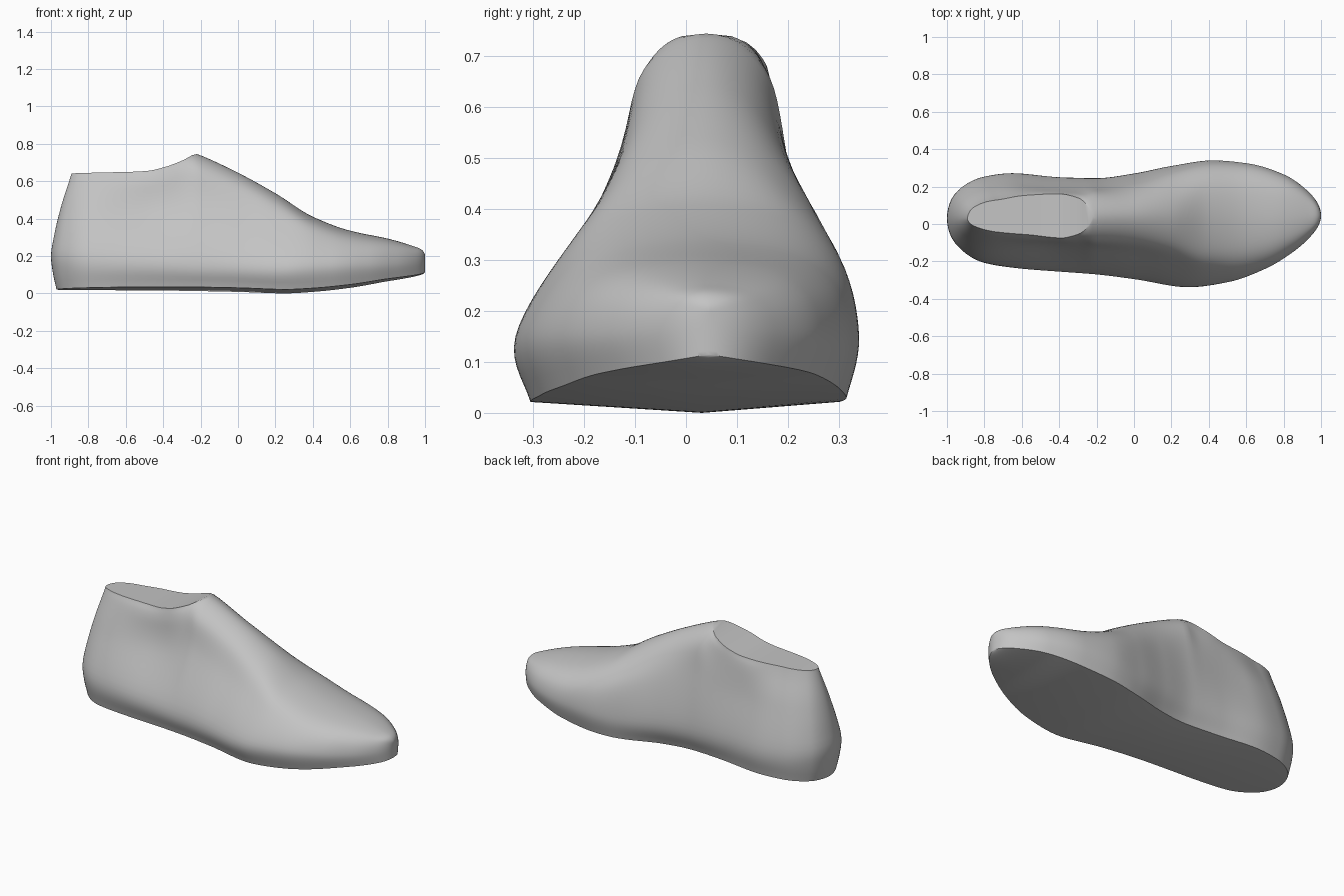
import bpy
import bmesh
import math
from mathutils import Vector

cube = bpy.data.objects.get("Cube")
if cube:
    bpy.data.objects.remove(cube)

STATIONS = 128
STEPS = 7


def curve(*keys, around=True):
    """Smooth monotone curve through (position, value) keys.
    With around=True the position is an angle, which keeps both ends round."""
    warp = (lambda p: math.acos(max(-1, min(1, -p)))) if around else (lambda p: p)
    px = [warp(k[0]) for k in keys]
    py = [k[1] for k in keys]
    slope = [(py[i + 1] - py[i]) / (px[i + 1] - px[i]) for i in range(len(px) - 1)]
    tangent = [slope[0]]
    for a, b in zip(slope, slope[1:]):
        tangent.append(2 * a * b / (a + b) if a * b > 0 else 0)
    tangent.append(slope[-1])

    def value(position):
        p = max(px[0], min(px[-1], warp(position)))
        i = 0
        while i < len(px) - 2 and p > px[i + 1]:
            i += 1
        h = px[i + 1] - px[i]
        t = (p - px[i]) / h
        s = 1 - t
        return (py[i] * (1 + 2 * t) * s * s + py[i + 1] * (3 - 2 * t) * t * t
                + h * s * t * (tangent[i] * s - tangent[i + 1] * t))
    return value


# Plan outline, centre line and side profile along the length
left_edge = curve((-1, .03), (-.95, .17), (-.8, .252), (-.65, .27), (-.4, .25), (-.2, .245),
                  (0, .27), (.2, .31), (.42, .34), (.6, .325), (.8, .265), (.93, .175), (1, .045))
right_edge = curve((-1, .03), (-.95, -.11), (-.8, -.205), (-.6, -.235), (-.4, -.25), (-.2, -.265),
                   (0, -.29), (.3, -.335), (.5, -.31), (.7, -.24), (.85, -.15), (.95, -.06), (1, .045))
centre = curve((-1, .03), (-.8, .045), (-.2, .04), (.4, .03), (1, .045))
top = curve((-1, .64), (-.6, .65), (-.5, .655), (-.4, .675), (-.3, .71), (-.22, .745), (-.2, .738),
            (0, .645), (.2, .535), (.4, .41), (.6, .335), (.8, .293), (.93, .255), (.98, .235), (1, .2))
bottom = curve((-1, .02), (-.4, .015), (0, .008), (.25, 0), (.4, .008), (.6, .03), (.8, .065), (1, .115))
wide_height = curve((-1, .2), (-.2, .18), (.3, .15), (1, .165))
heel_lean = curve((.02, .03), (.1, .012), (.2, 0), (.3, .015), (.45, .05), (.64, .11), around=False)

# Share of the full half width at each level, for the left and right sides
SIDES = {
    "left": dict(
        edge=left_edge,
        sole=curve((-1, .92), (-.6, .9), (-.1, .8), (.3, .92), (1, .92)),
        middle=curve((-1, .72), (-.6, .72), (-.4, .76), (0, .81), (.4, .89), (1, .88)),
        shoulder=curve((-1, .48), (-.8, .48), (-.4, .63), (-.22, .56), (0, .47), (.2, .47), (.4, .56), (1, .6)),
        rim=curve((-1, .4), (-.8, .4), (-.6, .49), (-.4, .57), (-.3, .48), (-.25, .3), (-.22, 0), (1, 0))),
    "right": dict(
        edge=right_edge,
        sole=curve((-1, .92), (1, .92)),
        middle=curve((-1, .68), (-.8, .66), (-.4, .58), (0, .61), (.2, .66), (.4, .78), (.8, .87), (1, .88)),
        shoulder=curve((-1, .42), (-.4, .46), (-.22, .4), (0, .37), (.2, .39), (.4, .5), (1, .6)),
        rim=curve((-1, .33), (-.6, .36), (-.4, .4), (-.3, .32), (-.25, .2), (-.22, 0), (1, 0))),
}


def spline(points):
    """Catmull-Rom through all but the first and last points."""
    out = []
    for a, b, c, d in zip(points, points[1:], points[2:], points[3:]):
        for k in range(STEPS):
            t = k / STEPS
            out.append(.5 * (2 * b + (c - a) * t + (2 * a - 5 * b + 4 * c - d) * t * t
                             + (3 * b - a - 3 * c + d) * t ** 3))
    return out + [points[-2]]


def side_wall(x, side):
    """Wall of one cross-section, from the sole edge up to the rim or ridge."""
    mid, half = centre(x), side["edge"](x) - centre(x)
    low, wide, high = bottom(x), wide_height(x), top(x)
    crown = .022 * math.sqrt(max(0, 1 - x * x))
    rise = high - wide
    sole = Vector((mid + half * side["sole"](x), low + crown))
    belly = Vector((mid + half, wide))
    middle = Vector((mid + half * side["middle"](x), wide + rise * .55))
    shoulder = Vector((mid + half * side["shoulder"](x), wide + rise * .88))
    rim = Vector((mid + half * side["rim"](x), high))
    # The rim ends on a straight wall, the ridge ends level
    ridge = max(0, min(1, (x + .3) / .08))
    beyond = 2 * rim - shoulder
    beyond.y += (shoulder.y - beyond.y) * ridge
    below = 2 * sole - belly
    below.x -= half * .06
    return spline([below, sole, belly, middle, shoulder, rim, beyond])


# Loft the cross-sections from heel to toe
bm = bmesh.new()
rings = []
for i in range(STATIONS + 1):
    x = -math.cos(math.pi * i / STATIONS)
    section = [Vector((centre(x), bottom(x)))]
    section += side_wall(x, SIDES["left"]) + side_wall(x, SIDES["right"])[::-1]
    lean = max(0, (-.2 - x) / .8) ** 2
    rings.append([bm.verts.new((x + lean * heel_lean(p.y), p.x, p.y)) for p in section])
for a, b in zip(rings, rings[1:]):
    for j in range(len(a)):
        k = (j + 1) % len(a)
        bm.faces.new((a[j], a[k], b[k], b[j]))
bmesh.ops.remove_doubles(bm, verts=bm.verts, dist=.0003)
bmesh.ops.dissolve_degenerate(bm, edges=bm.edges, dist=.0001)
bmesh.ops.recalc_face_normals(bm, faces=bm.faces)

mesh = bpy.data.meshes.new("shoe_last")
bm.to_mesh(mesh)
bm.free()
shoe_last = bpy.data.objects.new("shoe_last", mesh)
bpy.context.collection.objects.link(shoe_last)

# Plain grey finish
grey = bpy.data.materials.new("plain_grey")
grey.use_nodes = True
colour = (.55, .55, .55, 1)
grey.diffuse_color = colour
for node in grey.node_tree.nodes:
    if node.type == "BSDF_PRINCIPLED":
        node.inputs["Base Color"].default_value = colour
mesh.materials.append(grey)

bpy.ops.object.select_all(action="DESELECT")
shoe_last.select_set(True)
bpy.context.view_layer.objects.active = shoe_last
bpy.ops.object.shade_smooth_by_angle(angle=math.radians(35))
